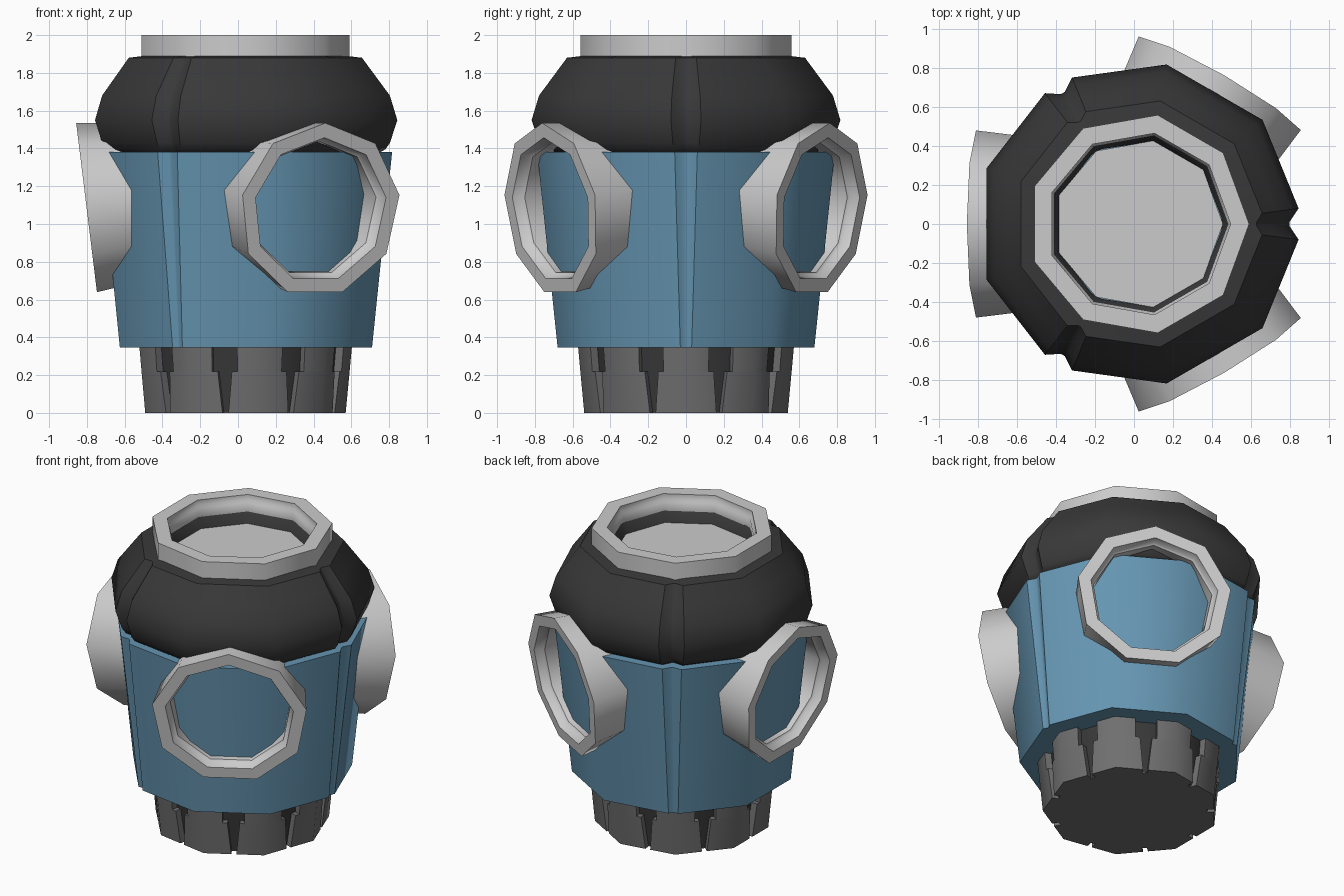
import bpy, bmesh
from math import sin, cos, tan, radians
from mathutils import Vector, Matrix

if "Cube" in bpy.data.objects:
    bpy.data.objects.remove(bpy.data.objects["Cube"])

CX = 0.023      # the nine-sided axis sits slightly off the bounding-box centre
N = 9


def material(name, rgb):
    m = bpy.data.materials.new(name)
    m.diffuse_color = (*rgb, 1)
    m.use_nodes = True
    m.node_tree.nodes["Principled BSDF"].inputs["Base Color"].default_value = m.diffuse_color
    return m


BLUE = material("blue_shell", (0.13, 0.30, 0.44))
DARK = material("dark_shell", (0.04, 0.04, 0.04))
BASE = material("base_grey", (0.16, 0.16, 0.16))


def polar(radial, tangential, a, z):
    return Vector((radial * cos(a) - tangential * sin(a),
                   radial * sin(a) + tangential * cos(a), z))


def plain(R, z):
    """Plain nine-sided section."""
    return [polar(R, 0, radians(40 * i), z) for i in range(N)]


def grooved(R, z, w, d):
    """Nine-sided section with a V groove at every third corner."""
    pts = []
    for i in range(N):
        a = radians(40 * i)
        if i % 3:
            pts.append(polar(R, 0, a, z))
        else:
            side = R - 0.12 * w
            pts += [polar(side, -w, a, z), polar(R - d, -0.15 * w, a, z),
                    polar(R - d, 0.15 * w, a, z), polar(side, w, a, z)]
    return pts


def slotted(R, z, w, d):
    """Nine-sided section with a square slot in the middle of every side."""
    pts = []
    ap = R * cos(radians(20))
    for i in range(N):
        a = radians(40 * i + 20)
        pts.append(polar(R, 0, radians(40 * i), z))
        pts += [polar(ap, -w, a, z), polar(ap - d, -w, a, z),
                polar(ap - d, w, a, z), polar(ap, w, a, z)]
    return pts


def loft(name, sections, mat=None, caps=(False, False), closed=False, matrix=None):
    bm = bmesh.new()
    rows = [[bm.verts.new(p) for p in s] for s in sections]
    n = len(rows[0])
    pairs = list(zip(rows, rows[1:]))
    if closed:
        pairs.append((rows[-1], rows[0]))
    for lo, hi in pairs:
        for i in range(n):
            j = (i + 1) % n
            bm.faces.new((lo[i], lo[j], hi[j], hi[i]))
    if caps[0]:
        bm.faces.new(rows[0][::-1])
    if caps[1]:
        bm.faces.new(rows[-1])
    bmesh.ops.transform(bm, matrix=matrix or Matrix.Translation((CX, 0, 0)), verts=bm.verts)
    bmesh.ops.remove_doubles(bm, verts=bm.verts, dist=1e-5)
    bmesh.ops.recalc_face_normals(bm, faces=bm.faces)
    me = bpy.data.meshes.new(name)
    bm.to_mesh(me)
    bm.free()
    ob = bpy.data.objects.new(name, me)
    bpy.context.collection.objects.link(ob)
    if mat:
        me.materials.append(mat)
    bpy.ops.object.select_all(action='DESELECT')
    ob.select_set(True)
    bpy.context.view_layer.objects.active = ob
    bpy.ops.object.shade_smooth_by_angle(angle=radians(42))
    return ob


# Base with T-shaped slots and a dark core behind them
loft("base", [slotted(0.547, 0, 0.016, 0.045), slotted(0.568, 0.22, 0.038, 0.045),
              slotted(0.568, 0.22, 0.068, 0.045), slotted(0.58, 0.35, 0.068, 0.045)],
     BASE, (True, True))
loft("base_core", [plain(0.501, 0.005), plain(0.534, 0.345)], DARK, (True, True))

# Tapered blue body
loft("body", [grooved(0.69, 0.345, 0.03, 0.02), grooved(0.80, 1.38, 0.06, 0.035)],
     BLUE, (True, True))

# Dark upper shell with a recessed seam below and an open well on top
shell = [(0.70, 1.36, 0.06, 0.04), (0.765, 1.395, 0.065, 0.045), (0.79, 1.43, 0.07, 0.05),
         (0.83, 1.55, 0.08, 0.055), (0.79, 1.68, 0.075, 0.05), (0.715, 1.78, 0.065, 0.045),
         (0.64, 1.88, 0.055, 0.035), (0.47, 1.90, 0.03, 0.003), (0.46, 1.89, 0.03, 0.003),
         (0.43, 1.81, 0.03, 0.003)]
loft("upper_shell", [grooved(*s) for s in shell], DARK)

# Top collar and the plate inside it
collar = [(0.567, 1.87), (0.567, 2.0), (0.472, 2.0), (0.472, 1.965), (0.458, 1.95), (0.458, 1.89)]
loft("top_collar", [plain(*s) for s in collar], closed=True)
loft("top_plate", [plain(0.433, 1.79), plain(0.433, 1.82)], caps=(True, True))

# Three tilted round frames on the sides
frame = [(0.452, -0.28), (0.487, 0), (0.405, 0), (0.392, -0.05), (0.378, -0.06), (0.372, -0.28)]
tilt = radians(7)
for k, name in enumerate(("right_back_frame", "left_frame", "right_front_frame")):
    a = radians(60 + 120 * k)
    out = Vector((cos(a), sin(a), 0))
    normal = out * cos(tilt) - Vector((0, 0, sin(tilt)))
    up = out * sin(tilt) + Vector((0, 0, cos(tilt)))
    rot = Matrix((up, normal.cross(up), normal)).transposed().to_4x4()
    place = Matrix.Translation(out * 0.823 + Vector((CX, 0, 1.073)))
    loft(name, [plain(*s) for s in frame], closed=True,
         matrix=place @ rot @ Matrix.Diagonal((0.955, 1, 1, 1)))
